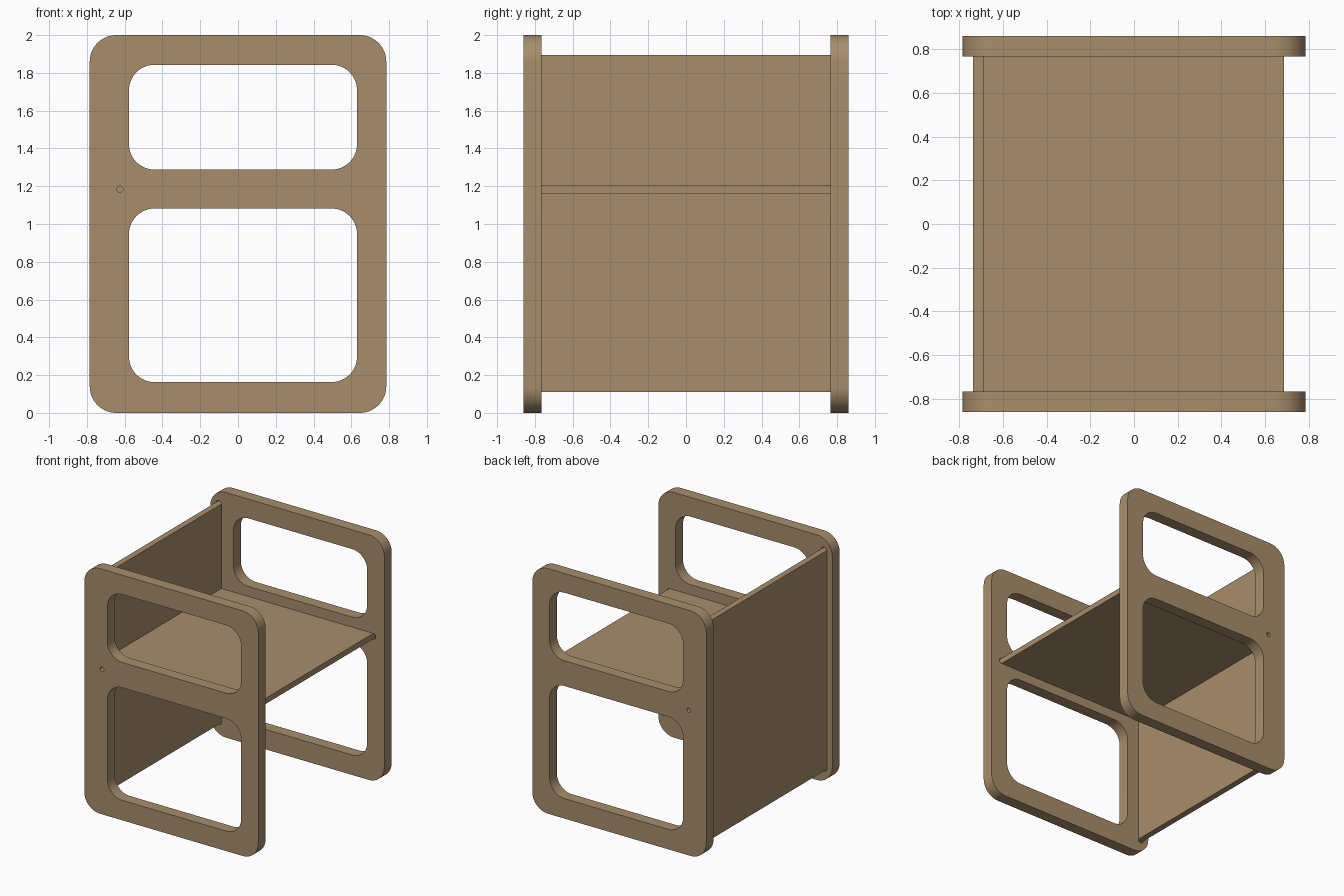
import bpy, bmesh
from math import sin, cos, pi

if "Cube" in bpy.data.objects:
    bpy.data.objects.remove(bpy.data.objects["Cube"])

wood = bpy.data.materials.new("wood")
wood.diffuse_color = (0.39, 0.27, 0.15, 1)
wood.use_nodes = True
wood.node_tree.nodes["Principled BSDF"].inputs["Base Color"].default_value = wood.diffuse_color


def rounded_prism(name, x0, x1, z0, z1, r, y0, y1, seg=14):
    """Rounded rectangle in the xz plane, extruded from y0 to y1."""
    if r > 0:
        r = min(r, 0.4999 * (x1 - x0), 0.4999 * (z1 - z0))
        centres = [(x1 - r, z1 - r), (x0 + r, z1 - r), (x0 + r, z0 + r), (x1 - r, z0 + r)]
        pts = [(cx + r * cos(pi / 2 * (k + i / seg)), cz + r * sin(pi / 2 * (k + i / seg)))
               for k, (cx, cz) in enumerate(centres) for i in range(seg + 1)]
    else:
        pts = [(x1, z1), (x0, z1), (x0, z0), (x1, z0)]
    bm = bmesh.new()
    face = bm.faces.new([bm.verts.new((x, y0, z)) for x, z in pts])
    ext = bmesh.ops.extrude_face_region(bm, geom=[face])
    verts = [v for v in ext["geom"] if isinstance(v, bmesh.types.BMVert)]
    bmesh.ops.translate(bm, verts=verts, vec=(0, y1 - y0, 0))
    bmesh.ops.recalc_face_normals(bm, faces=bm.faces)
    mesh = bpy.data.meshes.new(name)
    bm.to_mesh(mesh)
    bm.free()
    mesh.materials.append(wood)
    ob = bpy.data.objects.new(name, mesh)
    bpy.context.collection.objects.link(ob)
    return ob


OUT, IN, DEPTH = -0.86, -0.765, 0.04
GROOVE = IN - DEPTH

# Side panel, with its openings and grooves cut in turn
panel = rounded_prism("side_panels", -0.785, 0.785, 0, 2, 0.14, OUT, IN)
cutters = [
    rounded_prism("upper_opening", -0.577, 0.63, 1.288, 1.843, 0.135, -1, -0.6),
    rounded_prism("lower_opening", -0.577, 0.63, 0.163, 1.082, 0.135, -1, -0.6),
    rounded_prism("back_groove", -0.735, -0.685, 0.088, 1.917, 0.025, GROOVE, -0.6, 6),
    rounded_prism("seat_groove", -0.71, 0.707, 1.16, 1.206, 0.023, GROOVE, -0.6, 6),
    rounded_prism("peg_hole", -0.643, -0.609, 1.167, 1.201, 0.017, -1, -0.78, 6),
]
for c in cutters:
    mod = panel.modifiers.new(c.name, "BOOLEAN")
    mod.operation, mod.solver, mod.object = "DIFFERENCE", "EXACT", c

# Mirror to the far side
mirror = panel.modifiers.new("mirror", "MIRROR")
mirror.use_axis = (False, True, False)
mirror.use_mirror_merge = False

# Bake the cuts, then drop the cutters
bpy.context.view_layer.update()
dg = bpy.context.evaluated_depsgraph_get()
baked = bpy.data.meshes.new_from_object(panel.evaluated_get(dg))
panel.modifiers.clear()
panel.data = baked
for c in cutters:
    bpy.data.objects.remove(c)

bpy.ops.object.select_all(action="DESELECT")
panel.select_set(True)
bpy.context.view_layer.objects.active = panel
bpy.ops.object.shade_smooth_by_angle(angle=pi / 6)

# Seat and back boards, let into the grooves
rounded_prism("seat", -0.685, 0.685, 1.16, 1.206, 0, GROOVE, -GROOVE)
rounded_prism("back_board", -0.735, -0.685, 0.11, 1.895, 0, GROOVE, -GROOVE)
